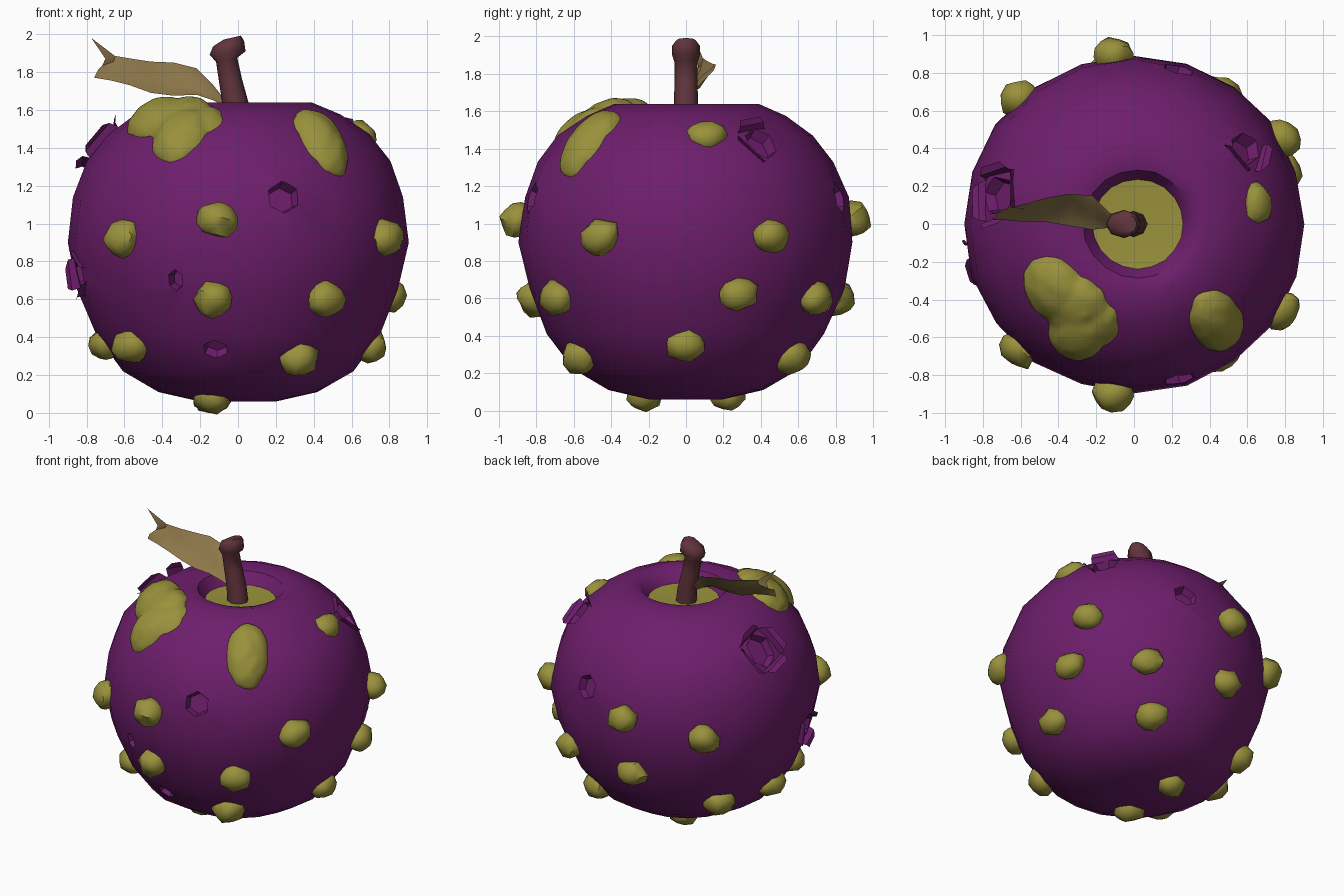
import bpy, bmesh, math, random
from mathutils import Vector, Matrix

if "Cube" in bpy.data.objects:
    bpy.data.objects.remove(bpy.data.objects["Cube"])

random.seed(4)


def material(name, rgb):
    m = bpy.data.materials.new(name)
    m.diffuse_color = (*rgb, 1)
    m.use_nodes = True
    m.node_tree.nodes["Principled BSDF"].inputs["Base Color"].default_value = m.diffuse_color
    return m


PURPLE = material("purple skin", (0.155, 0.013, 0.15))
OLIVE = material("olive wart", (0.32, 0.285, 0.045))
BROWN = material("stem brown", (0.12, 0.035, 0.045))
TAN = material("dry leaf", (0.27, 0.185, 0.068))


def finish(bm, name, mats, angle=50):
    me = bpy.data.meshes.new(name)
    bm.to_mesh(me)
    bm.free()
    ob = bpy.data.objects.new(name, me)
    bpy.context.collection.objects.link(ob)
    for m in mats:
        me.materials.append(m)
    smooth(ob, angle)
    return ob


def smooth(ob, angle):
    bpy.ops.object.select_all(action='DESELECT')
    ob.select_set(True)
    bpy.context.view_layer.objects.active = ob
    bpy.ops.object.shade_smooth_by_angle(angle=math.radians(angle))


def loft(bm, rings):
    loops = [[bm.verts.new(p) for p in r] for r in rings]
    n = len(loops[0])
    for a, b in zip(loops, loops[1:]):
        for i in range(n):
            bm.faces.new((a[i], a[(i + 1) % n], b[(i + 1) % n], b[i]))
    bm.faces.new(loops[0][::-1])
    bm.faces.new(loops[-1])


def ring(cx, z, rx, ry, n, tilt=0.0, wob=0.0):
    out = []
    for i in range(n):
        a = 2 * math.pi * i / n
        k = 1 + random.uniform(-wob, wob)
        out.append((cx + rx * k * math.cos(a), ry * k * math.sin(a), z + tilt * math.cos(a)))
    return out


def frame(p):
    # matrix at p whose z axis points out of the fruit
    p = Vector(p)
    n = p - Vector((0, 0, 0.85))
    return Matrix.Translation(p) @ n.to_track_quat('Z', 'Y').to_matrix().to_4x4()


# Fruit body: turned profile, olive hollow at the top
profile = [(0.2, 0.06), (0.42, 0.11), (0.61, 0.22), (0.75, 0.41), (0.85, 0.65), (0.905, 0.9),
           (0.875, 1.14), (0.80, 1.33), (0.69, 1.47), (0.54, 1.575), (0.39, 1.64),
           (0.29, 1.62), (0.24, 1.54), (0.08, 1.53)]
bm = bmesh.new()
loft(bm, [ring(0.02 if r < 0.3 and z > 1 else 0, z, r, r * 0.99, 20, 0, 0.008)
          for r, z in profile])
for f in bm.faces:
    c = f.calc_center_median()
    f.material_index = int(c.z > 1.5 and math.hypot(c.x, c.y) < 0.22)
body = finish(bm, "fruit_body", [PURPLE, OLIVE])

# Pits cut into the skin: position, radius, stretch
pits = [((0.24, -0.83, 1.14), 0.10, 1), ((0.24, 0.83, 1.14), 0.10, 1),
        ((-0.33, -0.78, 0.70), 0.05, 1.3), ((-0.12, -0.68, 0.33), 0.08, 0.8),
        ((-0.72, 0.15, 1.41), 0.12, 1.2), ((-0.84, -0.2, 0.73), 0.09, 1.1),
        ((0.59, 0.40, 1.43), 0.10, 1.2)]
bm = bmesh.new()
for p, r, s in pits:
    bmesh.ops.create_cone(bm, cap_ends=True, segments=6, radius1=r * 0.7, radius2=r * 1.1,
                          depth=0.12, matrix=frame(p) @ Matrix.Diagonal((1, s, 1, 1)))
cutter = finish(bm, "pit_cutter", [PURPLE])
mod = body.modifiers.new("pits", 'BOOLEAN')
mod.operation = 'DIFFERENCE'
mod.object = cutter
mod.solver = 'EXACT'
bpy.context.view_layer.objects.active = body
bpy.ops.object.modifier_apply(modifier="pits")
bpy.data.objects.remove(cutter)
smooth(body, 45)

# Torn skin peels lifting around the larger pits
bm = bmesh.new()
for (p, r, s), angles in zip(pits[4:], [(20, 110, 200, 290), (60, 180, 300), (100, 210)]):
    M = frame(p)
    for deg in angles:
        R = M @ Matrix.Rotation(math.radians(deg), 4, 'Z')
        rows = [(r * 0.9, r * 0.9, -0.03), (r * 1.1, r * 0.85, 0.025), (r * 1.4, r * 0.6, 0.04)]
        vs = [[bm.verts.new(R @ Vector((d, k * w + random.uniform(-.02, .02), h)))
               for k in (-1, 1)] for d, w, h in rows]
        for a, b in zip(vs, vs[1:]):
            bm.faces.new((a[0], b[0], b[1], a[1]))
bmesh.ops.solidify(bm, geom=bm.faces[:], thickness=0.012)
finish(bm, "skin_peels", [PURPLE], 30)


def lump(bm, p, size, spin=0.0, jitter=0.12, sub=2):
    M = frame(p) @ Matrix.Rotation(spin, 4, 'Z') @ Matrix.Diagonal((*size, 1))
    for v in bmesh.ops.create_icosphere(bm, subdivisions=sub, radius=1)['verts']:
        v.co = M @ (v.co * random.uniform(1 - jitter, 1 + jitter))


# Warts: mirrored front to back, plus four single ones
paired = [(-0.61, 0.665, 0.92), (-0.11, 0.9, 1.02), (0.785, 0.455, 0.93), (-0.13, 0.81, 0.60),
          (0.465, 0.69, 0.60), (-0.57, 0.42, 0.35), (0.32, 0.57, 0.285), (-0.14, 0.22, 0.085)]
single = [(0.64, 0.11, 1.46), (0.80, 0.28, 0.62), (0.70, 0, 0.35), (-0.70, 0, 0.36)]
bm = bmesh.new()
for x, y, z in paired:
    for side in (-1, 1):
        lump(bm, (x, side * y, z), (0.108, 0.095, 0.09), random.uniform(-0.4, 0.4))
for p in single:
    lump(bm, p, (0.112, 0.09, 0.085), random.uniform(-0.4, 0.4))
finish(bm, "warts", [OLIVE])

# Large patches on the front shoulders, fused into smooth blobs
bm = bmesh.new()
lump(bm, (-0.41, -0.34, 1.52), (0.20, 0.18, 0.13), 0, 0.03, 3)
lump(bm, (-0.30, -0.43, 1.51), (0.18, 0.20, 0.13), 0, 0.03, 3)
lump(bm, (-0.29, -0.555, 1.44), (0.16, 0.21, 0.13), 0, 0.03, 3)
lump(bm, (-0.20, -0.50, 1.47), (0.16, 0.18, 0.13), 0, 0.03, 3)
lump(bm, (0.425, -0.50, 1.41), (0.15, 0.235, 0.125), -0.1, 0.03, 3)
patches = finish(bm, "shoulder_patches", [OLIVE], 60)
mod = patches.modifiers.new("fuse", 'REMESH')
mod.mode = 'VOXEL'
mod.voxel_size = 0.018
bpy.ops.object.modifier_apply(modifier="fuse")
smooth(patches, 80)

# Stem with a knobbed end
bm = bmesh.new()
loft(bm, [ring(0.0, 1.50, 0.075, 0.07, 8), ring(-0.012, 1.63, 0.07, 0.064, 8),
          ring(-0.04, 1.76, 0.062, 0.062, 8), ring(-0.06, 1.865, 0.056, 0.062, 8, 0.01),
          ring(-0.055, 1.90, 0.095, 0.074, 8, 0.01), ring(-0.05, 1.95, 0.082, 0.074, 8, 0.015),
          ring(-0.03, 1.982, 0.045, 0.05, 8, 0.01)])
finish(bm, "stem", [BROWN], 60)

# Crumpled leaf: lower and upper edge per row
rows = [(-0.04, 0.0, 1.605, -0.05, 0.02, 1.63), (-0.13, -0.02, 1.65, -0.13, 0.06, 1.73),
        (-0.22, -0.03, 1.68, -0.22, 0.15, 1.82), (-0.34, -0.01, 1.675, -0.34, 0.16, 1.85),
        (-0.46, 0.01, 1.69, -0.46, 0.14, 1.855), (-0.57, 0.01, 1.73, -0.56, 0.11, 1.87),
        (-0.67, 0.02, 1.755, -0.65, 0.09, 1.885), (-0.76, 0.03, 1.77, -0.70, 0.06, 1.87)]
bm = bmesh.new()
grid = []
for i, r in enumerate(rows):
    lo, hi = Vector(r[:3]), Vector(r[3:])
    pts = [lo.lerp(hi, t) for t in (0, 0.35, 0.7, 1)]
    if 0 < i:
        for k in (1, 2):
            pts[k].y += random.uniform(-0.03, 0.03)
            pts[k].z += random.uniform(-0.015, 0.015)
    grid.append([bm.verts.new(p) for p in pts])
for a, b in zip(grid, grid[1:]):
    for k in range(3):
        bm.faces.new((a[k], a[k + 1], b[k + 1], b[k]))
tip = bm.verts.new((-0.775, 0.05, 1.98))
bm.faces.new((grid[-2][3], tip, grid[-1][3]))
bmesh.ops.solidify(bm, geom=bm.faces[:], thickness=0.008)
bmesh.ops.recalc_face_normals(bm, faces=bm.faces[:])
finish(bm, "leaf", [TAN], 40)
